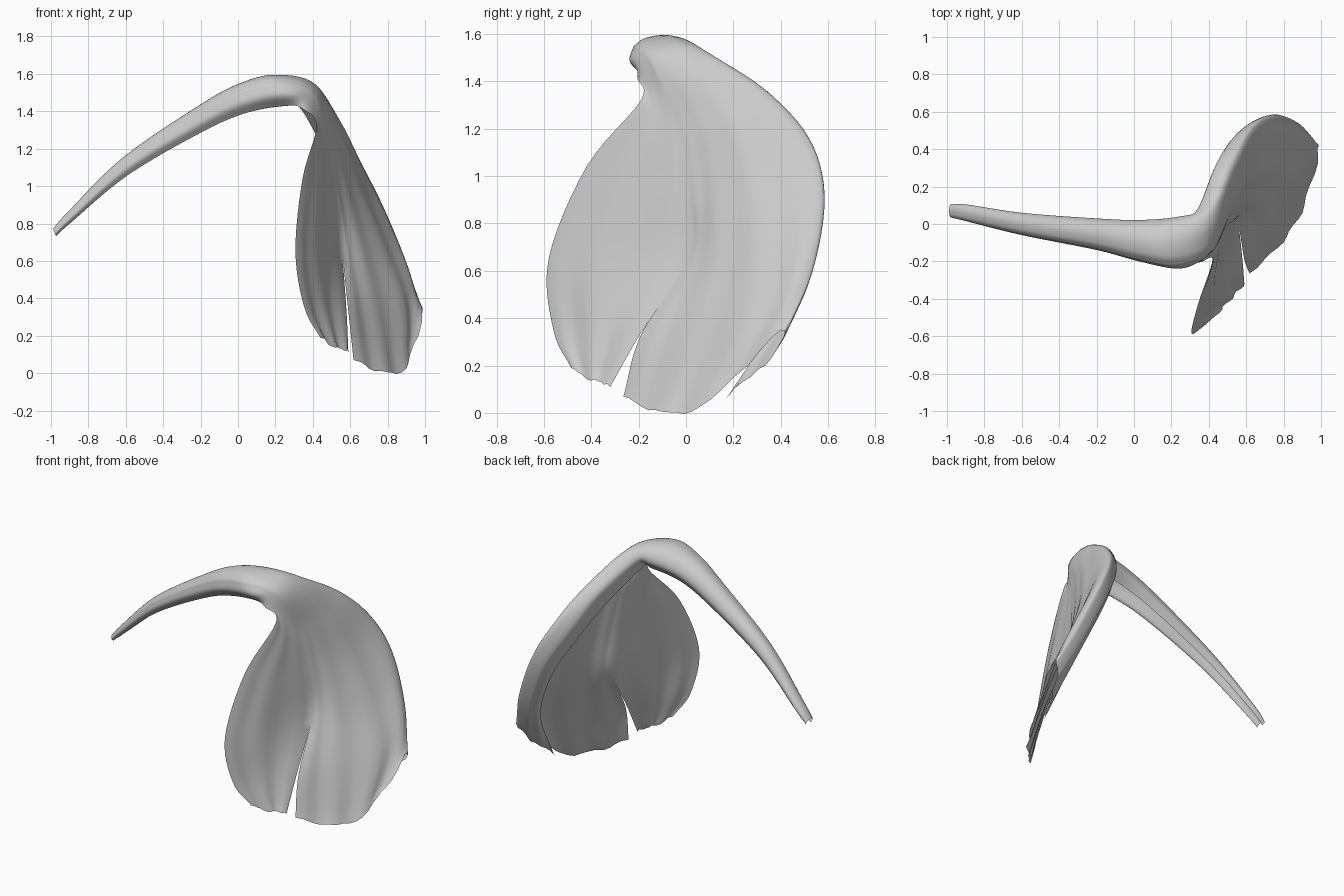
import bpy, bmesh, math, random
from mathutils import Vector
random.seed(4)

# Stalk stations: x, centre y, centre z, half width, half height
STALK = [(-0.98, 0.07, 0.75, 0.035, 0.022), (-0.9, 0.06, 0.83, 0.045, 0.03),
         (-0.6, 0.0, 1.10, 0.06, 0.05), (-0.2, -0.055, 1.35, 0.085, 0.07),
         (0.03, -0.09, 1.46, 0.112, 0.085), (0.24, -0.10, 1.502, 0.14, 0.094)]

# Blade veins running from the neck to the margin: front lobe
FRONT = [(-140, [(.35, -.205, 1.41), (.42, -.19, 1.32), (.345, -.42, 1.04), (.307, -.58, .65), (.355, -.56, .35), (.44, -.485, .19)]),
         (-100, [(.37, -.19, 1.46), (.445, -.14, 1.24), (.43, -.27, .95), (.425, -.38, .62), (.46, -.40, .34), (.52, -.40, .13)]),
         (-60, [(.41, -.15, 1.49), (.48, -.04, 1.22), (.525, .01, .93), (.555, .01, .66), (.58, -.195, .33), (.59, -.32, .11)])]
# Back lobe, whose last two veins form the rolled-under edge
BACK = [(-30, [(.42, -.10, 1.515), (.52, .06, 1.25), (.585, .12, .96), (.655, .11, .66), (.73, .01, .33), (.79, -.10, -.01)]),
        (10, [(.42, 0, 1.54), (.56, .20, 1.275), (.665, .31, .99), (.79, .34, .68), (.90, .28, .37), (.91, .10, .04)]),
        (50, [(.40, .08, 1.53), (.535, .33, 1.36), (.645, .515, 1.15), (.77, .57, .91), (.90, .52, .60), (.99, .40, .34)]),
        (95, [(.34, .08, 1.48), (.44, .32, 1.33), (.54, .47, 1.11), (.68, .555, .86), (.82, .50, .53), (.94, .36, .22)]),
        (140, [(.33, -.01, 1.42), (.43, .22, 1.25), (.55, .39, 1.02), (.68, .48, .77), (.81, .41, .44), (.875, .17, .06)])]
# The back lobe starts on the same central vein, then parts at the slit
centre = FRONT[-1][1]
BACK.insert(0, (-60, centre[:4] + [(.59, -.19, .33), (.618, -.264, .07)]))


def spline(pts, n):
    """Catmull-Rom through pts, n steps per span."""
    p = [Vector(q) for q in pts]
    p = [2 * p[0] - p[1]] + p + [2 * p[-1] - p[-2]]
    out = []
    for i in range(1, len(p) - 2):
        a, b, c, d = p[i - 1:i + 3]
        for k in range(n):
            t = k / n
            out.append(0.5 * (2 * b + (c - a) * t + (2 * a - 5 * b + 4 * c - d) * t * t
                              + (3 * b - a - 3 * c + d) * t ** 3))
    return out + [p[-2]]


def vein(angle, blade):
    """Prefix a blade vein with its run along the channel-shaped stalk."""
    s, c = math.sin(math.radians(angle)), math.cos(math.radians(angle))
    stalk = [(x - 0.4 * h * c, y + w * s, z + h * c) for x, y, z, w, h in STALK]
    return spline(stalk + blade, 6)


def add_lobe(bm, lobe):
    veins = [vein(a, b) for a, b in lobe]
    rows = [spline(r, 6) for r in zip(*veins)]
    total = len(rows)
    # Soft radial pleats and a slightly ragged margin
    for i, row in enumerate(rows):
        f = max(0, (i - 38) / (total - 39))
        for j, v in enumerate(row[1:-1], 1):
            v.x += 0.009 * f * math.sin(j * 1.3)
    for v in rows[-1][1:-1]:
        v.z += random.uniform(0.0, 0.018)
    grid = [[bm.verts.new(v) for v in r] for r in rows]
    for r0, r1 in zip(grid, grid[1:]):
        for j in range(len(r0) - 1):
            bm.faces.new((r0[j], r1[j], r1[j + 1], r0[j + 1]))


# Leaf: both lobes in one sheet, welded along the central vein above the slit
bm = bmesh.new()
add_lobe(bm, FRONT)
add_lobe(bm, BACK)
bmesh.ops.remove_doubles(bm, verts=bm.verts, dist=0.0015)
mesh = bpy.data.meshes.new("leaf")
bm.to_mesh(mesh)
bm.free()
leaf = bpy.data.objects.new("leaf", mesh)
bpy.context.collection.objects.link(leaf)
for p in mesh.polygons:
    p.use_smooth = True
